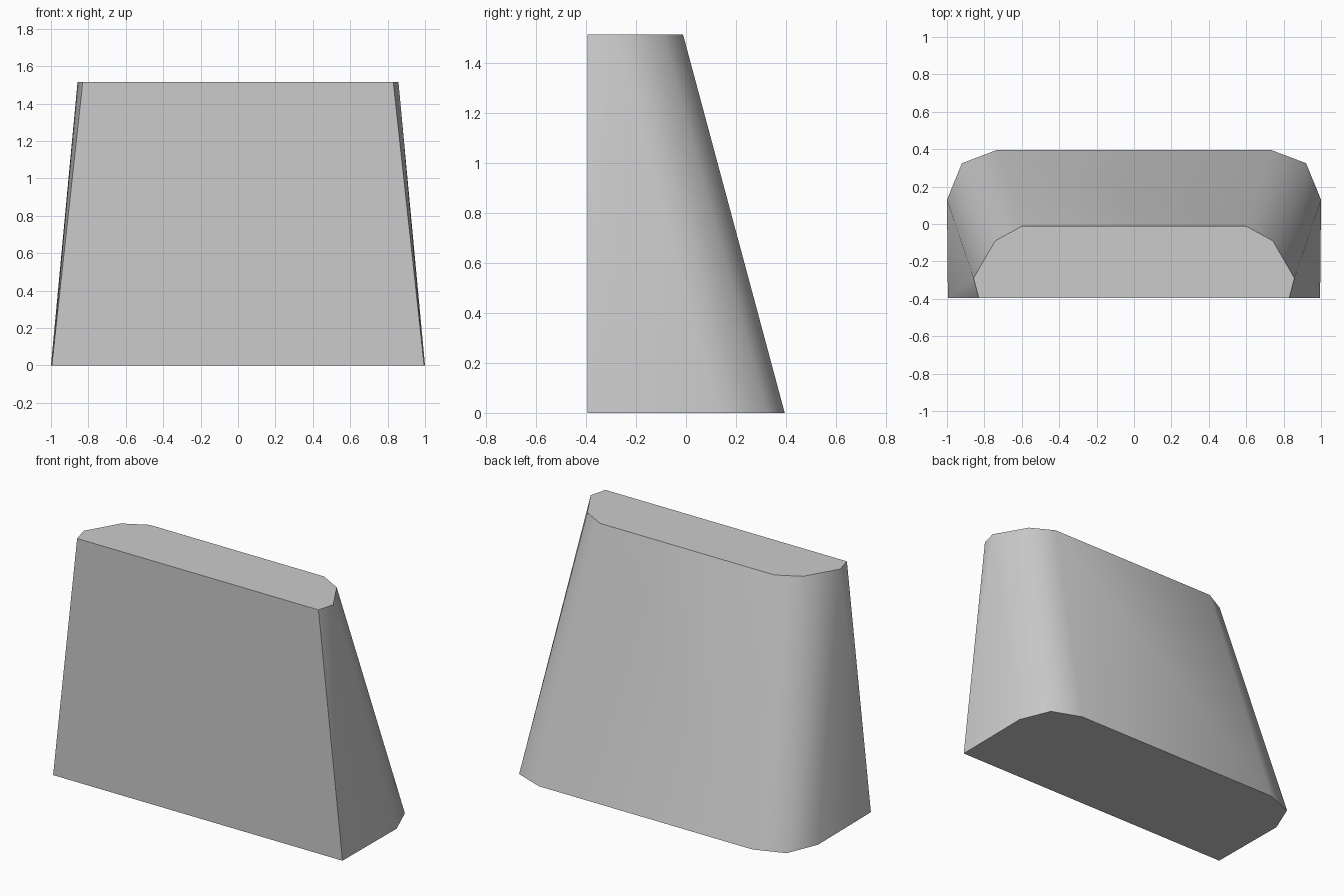
import bpy, bmesh, math

cube = bpy.data.objects.get("Cube")
if cube:
    bpy.data.objects.remove(cube, do_unlink=True)

# Single matte grey
grey = bpy.data.materials.new("light_grey")
grey.use_nodes = True
colour = (0.6, 0.6, 0.6, 1)
grey.diffuse_color = colour
grey.node_tree.nodes["Principled BSDF"].inputs["Base Color"].default_value = colour

# Half outlines of the base and the top, from the front corner to the back
HEIGHT = 1.515
base = [(0.995, -0.395), (1.0, 0.13), (0.92, 0.325), (0.735, 0.395)]
top = [(0.83, -0.395), (0.858, -0.29), (0.742, -0.09), (0.60, -0.012)]

# Tapered body: convex skin between the two mirrored outlines
bm = bmesh.new()
for outline, z in ((base, 0), (top, HEIGHT)):
    for x, y in outline:
        for side in (1, -1):
            bm.verts.new((side * x, y, z))
bmesh.ops.convex_hull(bm, input=bm.verts[:])
bmesh.ops.dissolve_limit(bm, angle_limit=math.radians(0.5),
                         verts=bm.verts[:], edges=bm.edges[:])
bmesh.ops.recalc_face_normals(bm, faces=bm.faces[:])

mesh = bpy.data.meshes.new("tapered_body")
bm.to_mesh(mesh)
bm.free()
mesh.materials.append(grey)
body = bpy.data.objects.new("tapered_body", mesh)
bpy.context.collection.objects.link(body)

# Rounded sides and back are smooth; front, top and base keep sharp rims
bpy.ops.object.select_all(action='DESELECT')
body.select_set(True)
bpy.context.view_layer.objects.active = body
bpy.ops.object.shade_smooth_by_angle(angle=math.radians(58))
